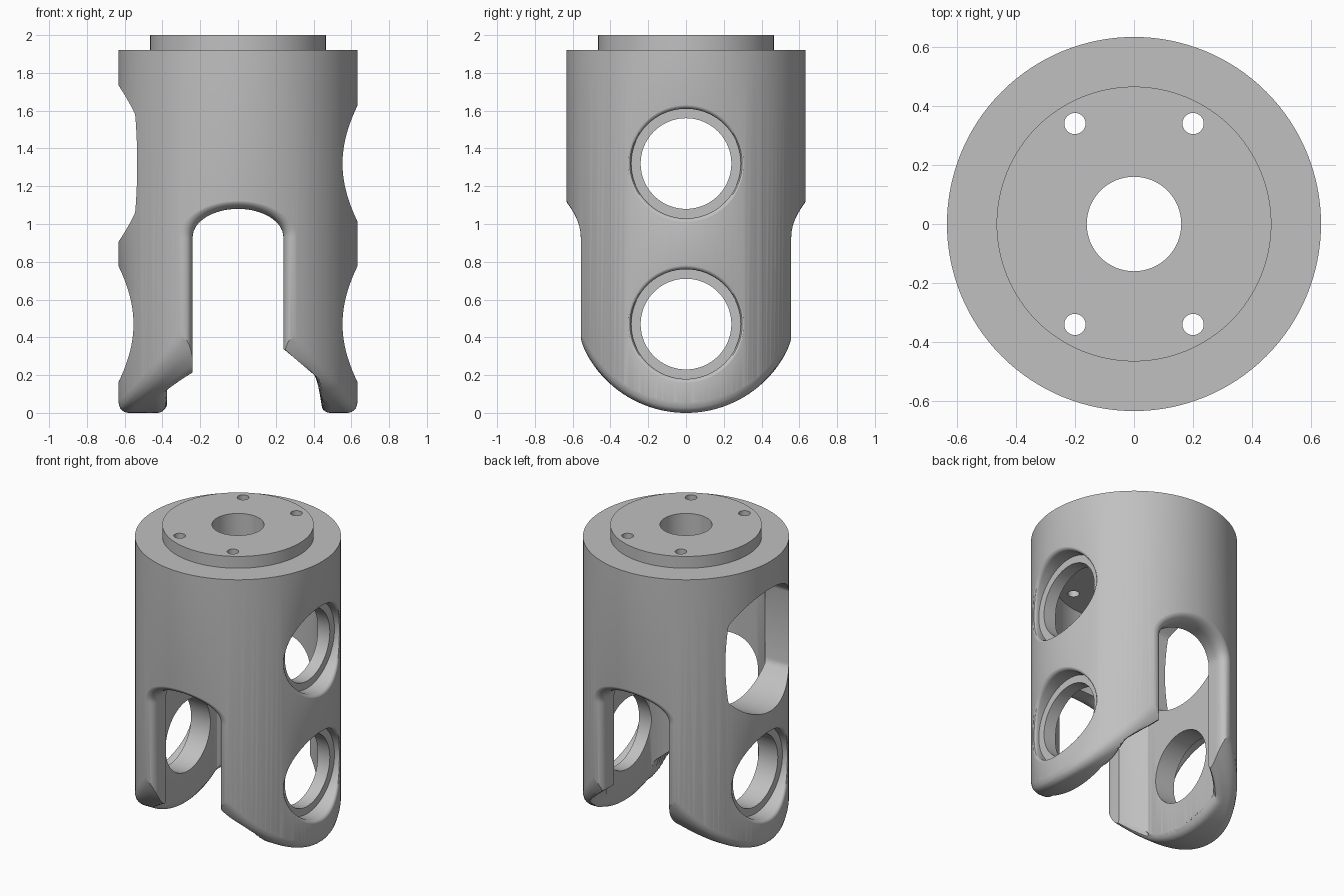
import bpy, bmesh, math

if "Cube" in bpy.data.objects:
    bpy.data.objects.remove(bpy.data.objects["Cube"], do_unlink=True)

R = 0.633        # outer radius
BORE = 0.49      # cavity radius
FLAT_L, FLAT_R = -0.375, 0.435   # flat cavity walls
CEILING = 1.63
TAU = 2 * math.pi

grey = bpy.data.materials.new("plain_grey")
grey.use_nodes = True
grey.diffuse_color = (0.53, 0.53, 0.53, 1)
grey.node_tree.nodes["Principled BSDF"].inputs["Base Color"].default_value = (0.53, 0.53, 0.53, 1)


def loft(name, rings):
    """Closed solid through equal-length rings of points, capped at both ends."""
    bm = bmesh.new()
    rows = [[bm.verts.new(p) for p in ring] for ring in rings]
    n = len(rows[0])
    for a, b in zip(rows, rows[1:]):
        for i in range(n):
            j = (i + 1) % n
            bm.faces.new((a[i], a[j], b[j], b[i]))
    bm.faces.new(rows[0][::-1])
    bm.faces.new(rows[-1])
    bmesh.ops.recalc_face_normals(bm, faces=bm.faces)
    mesh = bpy.data.meshes.new(name)
    bm.to_mesh(mesh)
    bm.free()
    mesh.materials.append(grey)
    ob = bpy.data.objects.new(name, mesh)
    bpy.context.collection.objects.link(ob)
    return ob


def circle(r, z, cx=0, cy=0, n=128):
    return [(cx + r * math.cos(TAU * i / n), cy + r * math.sin(TAU * i / n), z) for i in range(n)]


def cut(body, cutter):
    cutter.hide_render = True
    mod = body.modifiers.new("cut", 'BOOLEAN')
    mod.operation = 'DIFFERENCE'
    mod.solver = 'EXACT'
    mod.object = cutter
    bpy.ops.object.select_all(action='DESELECT')
    bpy.context.view_layer.objects.active = body
    body.select_set(True)
    bpy.ops.object.modifier_apply(modifier=mod.name)
    bpy.data.objects.remove(cutter, do_unlink=True)


def on_cylinder(a, r):
    return math.sqrt(r * r - a * a)


# Body with raised top boss
body = loft("clevis_body", [circle(R, 0), circle(R, 1.92), circle(0.465, 1.92), circle(0.465, 2.0)])

# Cavity: round bore with two flat sides
cavity = [(min(max(x, FLAT_L), FLAT_R), y) for x, y, z in circle(BORE, 0)]
cut(body, loft("cavity_cutter", [[(x, y, z) for x, y in cavity] for z in (-0.4, CEILING)]))

# Shaft hole and four screw holes
cut(body, loft("shaft_hole", [circle(0.16, z, n=64) for z in (1.4, 2.2)]))
for sx in (-1, 1):
    for sy in (-1, 1):
        cut(body, loft("screw_hole", [circle(0.036, z, 0.2 * sx, 0.34 * sy, 32) for z in (1.4, 2.2)]))


# Front and back slots with rounded outer edges
def slot_outline(o):
    w = 0.24 + o
    arch = [(w * math.cos(math.pi * i / 32), 0.93 + (0.15 + 0.6 * o) * math.sin(math.pi * i / 32))
            for i in range(33)]
    return [(w, -0.4)] + arch + [(-w, -0.4)]


STEPS = 8
for side in (-1, 1):
    rings = [[(x, 0.02 * side, z) for x, z in slot_outline(0)]]
    for k in range(STEPS + 1):
        t = math.pi / 2 * k / STEPS
        o, r = 0.08 * (1 - math.cos(t)), R - 0.08 + 0.081 * math.sin(t)
        rings.append([(x, side * on_cylinder(x, r), z) for x, z in slot_outline(o)])
    rings.append([(x, 0.9 * side, z) for x, z in slot_outline(0.08)])
    cut(body, loft("slot_cutter", rings))


# Stepped side holes with a softened rim
def side_hole(side, zc):
    def ring(rad, x=None, r=None):
        return [(side * (x if x else on_cylinder(a, r)), a, zc + b) for a, b, _ in circle(rad, 0, n=96)]
    rings = [ring(0.24, x=0.1), ring(0.24, x=0.52), ring(0.29, x=0.52)]
    for k in range(5):
        t = math.pi / 2 * k / 4
        rings.append(ring(0.29 + 0.025 * (1 - math.cos(t)), r=R - 0.025 + 0.026 * math.sin(t)))
    rings.append(ring(0.315, x=0.9))
    cut(body, loft("side_hole_cutter", rings))


side_hole(1, 1.32)
side_hole(1, 0.47)
side_hole(-1, 0.47)

# Large side opening: circle with its flanks trimmed by shallow arcs
window = []
for a, b, _ in circle(0.415, 0, n=128):
    limit = 0.34 - 0.25 * b * b
    window.append((max(-limit, min(limit, a)), 1.32 + b))
cut(body, loft("window_cutter", [[(x, y, z) for y, z in window] for x in (-0.1, -0.9)]))


# Rounded leg bottoms: curved underside with softened inner and outer edges
def underside(x, y):
    r = math.hypot(x, y)
    z = 0.6 - math.sqrt(0.36 - min(abs(y), 0.555) ** 2)
    f = 0.055
    wall = max(r - BORE, FLAT_L - x, x - FLAT_R)
    d = max(0, min(wall, R - r, f))
    z += f - math.sqrt(f * f - (f - d) ** 2)
    if x > 0.15:  # inner relief of one leg
        relief = 0.34 - 0.85 * (x - 0.24)
        if x > 0.42:
            relief *= max(0, 1 - (x - 0.42) / 0.03)
        z = max(z, min(relief, 0.34))
    return z


radii = [0.1, 0.3] + [0.34 + 0.01 * i for i in range(25)]
radii += [R - 0.04 + 0.008 * i for i in range(6)] + [R + 0.002, R + 0.1]
rings = [[(x, y, underside(x, y)) for x, y, _ in circle(r, 0, n=180)] for r in radii]
rings.append(circle(R + 0.1, -0.3, n=180))
cut(body, loft("underside_cutter", rings))

# Smooth shading with sharp edges kept
bpy.ops.object.select_all(action='DESELECT')
bpy.context.view_layer.objects.active = body
body.select_set(True)
bpy.ops.object.shade_smooth_by_angle(angle=math.radians(30))
